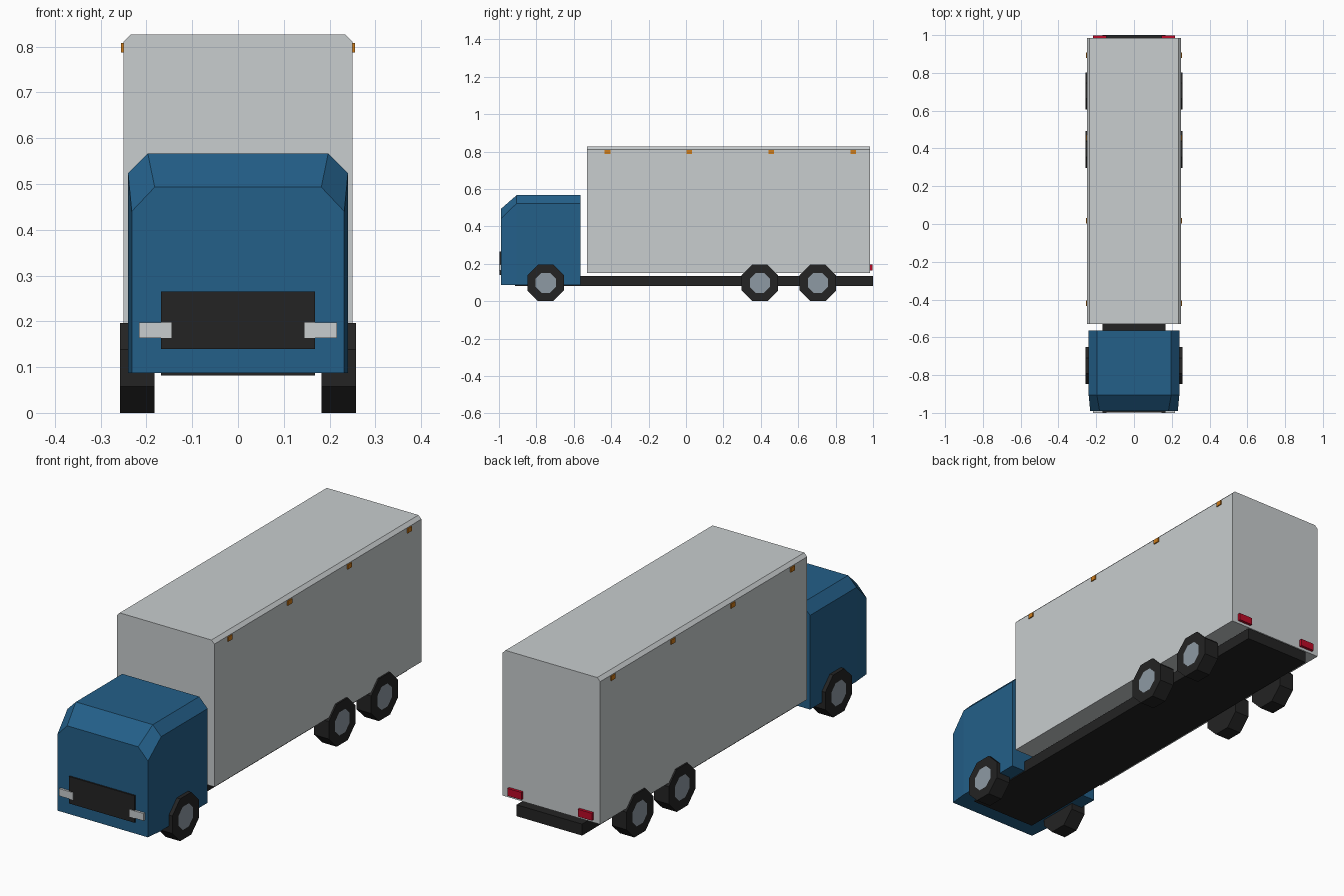
import bpy, bmesh, math
from mathutils import Matrix

cube = bpy.data.objects.get("Cube")
if cube:
    bpy.data.objects.remove(cube, do_unlink=True)


def material(name, rgb):
    m = bpy.data.materials.new(name)
    m.use_nodes = True
    color = (*rgb, 1)
    m.diffuse_color = color
    bsdf = m.node_tree.nodes["Principled BSDF"]
    bsdf.inputs["Base Color"].default_value = color
    bsdf.inputs["Roughness"].default_value = 0.8
    return m


BLUE = material("cab blue", (0.017, 0.115, 0.25))
GREY = material("light grey", (0.58, 0.61, 0.62))
BLACK = material("dark rubber", (0.017, 0.017, 0.017))
STEEL = material("hub steel", (0.27, 0.32, 0.37))
ORANGE = material("marker orange", (0.62, 0.2, 0.01))
RED = material("tail red", (0.5, 0.003, 0.02))


def finish(name, bm, *mats):
    bmesh.ops.recalc_face_normals(bm, faces=bm.faces)
    mesh = bpy.data.meshes.new(name)
    bm.to_mesh(mesh)
    bm.free()
    for m in mats:
        mesh.materials.append(m)
    ob = bpy.data.objects.new(name, mesh)
    bpy.context.collection.objects.link(ob)
    return ob


def box(name, x, y, z, mat):
    """Box between (low, high) pairs on each axis."""
    bm = bmesh.new()
    bmesh.ops.create_cube(bm, size=1)
    for v in bm.verts:
        v.co = [lo + (c + 0.5) * (hi - lo) for c, (lo, hi) in zip(v.co, (x, y, z))]
    return finish(name, bm, mat)


def loft(name, sections, mat):
    """Skin chamfered-top sections: y, half width, roof half width, base, shoulder, top."""
    bm = bmesh.new()
    rings = []
    for y, w, roof, base, shoulder, top in sections:
        half = [(w, base), (w, shoulder), (roof, top)]
        outline = half + [(-x, z) for x, z in reversed(half)]
        rings.append([bm.verts.new((x, y, z)) for x, z in outline])
    for a, b in zip(rings, rings[1:]):
        n = len(a)
        for i in range(n):
            j = (i + 1) % n
            bm.faces.new((a[i], a[j], b[j], b[i]))
    bm.faces.new(rings[0])
    bm.faces.new(rings[-1])
    return finish(name, bm, mat)


def wheel(name, side, y):
    """Eight-sided tyre with a steel hub inset in its outer face."""
    apothem, width, hub = 0.098, 0.075, 0.05
    bm = bmesh.new()
    bmesh.ops.create_cone(bm, cap_ends=True, segments=8, depth=width,
                          radius1=apothem / math.cos(math.pi / 8),
                          radius2=apothem / math.cos(math.pi / 8))
    # Turn a flat side to the ground if a corner points down
    low = min(v.co.x for v in bm.verts)
    if abs(low) > apothem + 0.001:
        bmesh.ops.rotate(bm, verts=bm.verts, cent=(0, 0, 0),
                         matrix=Matrix.Rotation(math.pi / 8, 3, "Z"))
    bmesh.ops.rotate(bm, verts=bm.verts, cent=(0, 0, 0),
                     matrix=Matrix.Rotation(side * math.pi / 2, 3, "Y"))
    bm.normal_update()
    outer = max(bm.faces, key=lambda f: f.normal.x * side)
    bmesh.ops.inset_region(bm, faces=[outer], thickness=apothem - hub)
    outer.material_index = 1
    bmesh.ops.translate(bm, verts=bm.verts, vec=(side * 0.22, y, apothem))
    return finish(name, bm, BLACK, STEEL)


# Main bodies
box("chassis", (-0.168, 0.168), (-0.915, 1.0), (0.082, 0.135), BLACK)
loft("cargo_box", [(-0.53, 0.25, 0.235, 0.15, 0.811, 0.826),
                   (0.985, 0.25, 0.235, 0.15, 0.811, 0.826)], GREY)
loft("cab", [(-0.99, 0.232, 0.182, 0.087, 0.44, 0.493),
             (-0.905, 0.24, 0.197, 0.087, 0.523, 0.567),
             (-0.565, 0.24, 0.197, 0.087, 0.523, 0.567)], BLUE)
box("grille", (-0.168, 0.168), (-0.997, -0.985), (0.14, 0.265), BLACK)

# Paired parts
for side, label in ((1, "left"), (-1, "right")):
    lamp_x = sorted((side * 0.145, side * 0.216))
    box(f"headlight_{label}", lamp_x, (-1.0, -0.985), (0.163, 0.197), GREY)
    box(f"tail_light_{label}", lamp_x, (0.98, 0.998), (0.163, 0.197), RED)
    for axle, y in (("front", -0.75), ("middle", 0.395), ("rear", 0.705)):
        wheel(f"{axle}_wheel_{label}", side, y)
    for i in range(4):
        y = -0.42 + i * 0.438
        box(f"side_marker_{label}_{i + 1}", sorted((side * 0.24, side * 0.255)),
            (y - 0.015, y + 0.015), (0.787, 0.808), ORANGE)
